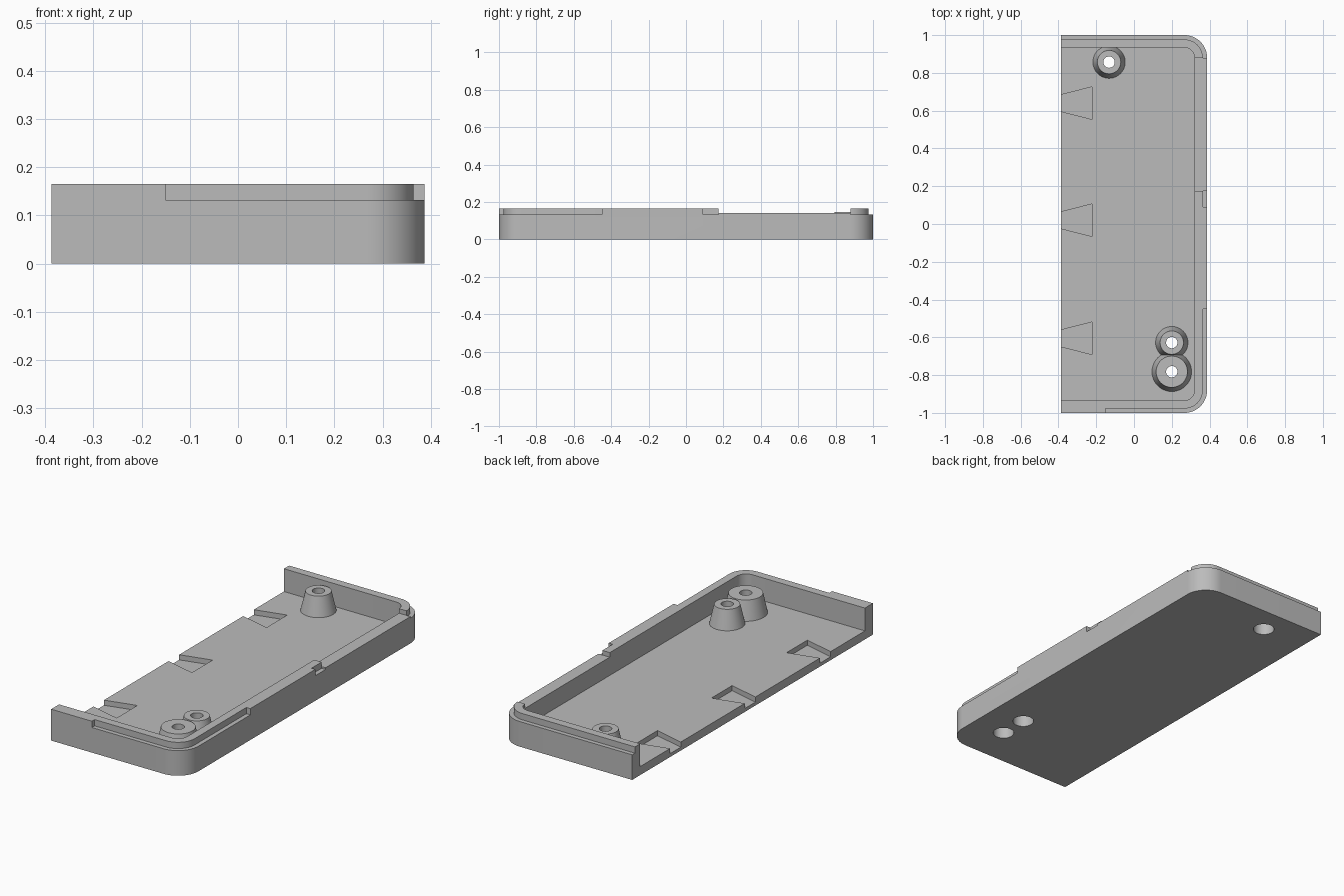
import bpy, bmesh, math

cube = bpy.data.objects.get("Cube")
if cube:
    bpy.data.objects.remove(cube, do_unlink=True)

LEFT, RIGHT, HALF = -0.387, 0.387, 1.0
HEIGHT, SHELF, FLOOR = 0.165, 0.132, 0.045
BOSS_TOP = 0.147

grey = bpy.data.materials.new("plain grey")
grey.use_nodes = True
grey.diffuse_color = (0.5, 0.5, 0.5, 1)
grey.node_tree.nodes["Principled BSDF"].inputs["Base Color"].default_value = (0.5, 0.5, 0.5, 1)


def finish(name, bm):
    bmesh.ops.recalc_face_normals(bm, faces=bm.faces)
    mesh = bpy.data.meshes.new(name)
    bm.to_mesh(mesh)
    bm.free()
    mesh.materials.append(grey)
    obj = bpy.data.objects.new(name, mesh)
    bpy.context.collection.objects.link(obj)
    return obj


def prism(name, outline, z0, z1):
    bm = bmesh.new()
    face = bm.faces.new([bm.verts.new((x, y, z0)) for x, y in outline])
    top = bmesh.ops.extrude_face_region(bm, geom=[face])["geom"]
    verts = [v for v in top if isinstance(v, bmesh.types.BMVert)]
    bmesh.ops.translate(bm, verts=verts, vec=(0, 0, z1 - z0))
    return finish(name, bm)


def box(name, x0, x1, y0, y1, z0, z1):
    return prism(name, [(x0, y0), (x1, y0), (x1, y1), (x0, y1)], z0, z1)


def half_rounded(left, inset, radius):
    """Outline square on the left, with rounded corners on the right."""
    x, y = RIGHT - inset, HALF - inset
    pts = [(left, -y)]
    for side, start in ((-1, -90), (1, 0)):
        for i in range(17):
            a = math.radians(start + 90 * i / 16)
            pts.append((x - radius + radius * math.cos(a),
                        side * (y - radius) + radius * math.sin(a)))
    return pts + [(left, y)]


def cone(name, x, y, r0, r1, z0, z1):
    bm = bmesh.new()
    bmesh.ops.create_cone(bm, cap_ends=True, segments=48, radius1=r0, radius2=r1, depth=z1 - z0)
    bmesh.ops.translate(bm, verts=bm.verts, vec=(x, y, (z0 + z1) / 2))
    return finish(name, bm)


def combine(target, tool, operation="DIFFERENCE"):
    mod = target.modifiers.new("combine", "BOOLEAN")
    mod.operation, mod.solver, mod.object = operation, "EXACT", tool
    bpy.context.view_layer.objects.active = target
    bpy.ops.object.modifier_apply(modifier=mod.name)
    bpy.data.objects.remove(tool, do_unlink=True)


# Tray shell, open on one long side
tray = prism("tray", half_rounded(LEFT, 0, 0.12), 0, HEIGHT)
combine(tray, prism("cavity", half_rounded(LEFT - 0.2, 0.066, 0.055), FLOOR, 0.3))

# Stepped rim: outer strip removed, except where the wall stays thick
step = box("rim_step", -0.6, 0.6, -1.2, 1.2, SHELF, 0.25)
combine(step, prism("lip", half_rounded(-0.8, 0.023, 0.097), 0.05, 0.4))
for x0, x1, y0, y1 in ((-0.8, -0.15, -1.4, -0.8),
                       (0.25, 0.8, -0.45, 0.09),
                       (0.25, 0.8, 0.175, 0.88)):
    combine(step, box("keep", x0, x1, y0, y1, 0.05, 0.4))
combine(tray, step)

# Lowered stretch of the long wall
combine(tray, box("low_wall", 0.25, 0.6, 0.175, 0.88, 0.141, 0.3))

# Dovetail pockets along the open edge
for yc in (0.64, 0.02, -0.605):
    x0, x1 = LEFT - 0.0425, -0.222
    pocket = [(x0, yc - 0.033), (x1, yc - 0.086), (x1, yc + 0.086), (x0, yc + 0.033)]
    combine(tray, prism("pocket", pocket, 0.018, 0.1))

# Screw bosses with a through hole and a wider recess underneath
bosses = ((-0.132, 0.857, 0.088, 0.062), (0.2, -0.628, 0.088, 0.062), (0.2, -0.782, 0.107, 0.083))
for x, y, r0, r1 in bosses:
    combine(tray, cone("boss", x, y, r0, r1, FLOOR - 0.01, BOSS_TOP), "UNION")
for x, y, r0, r1 in bosses:
    combine(tray, cone("screw_hole", x, y, 0.03, 0.03, -0.1, 0.3))
    combine(tray, cone("screw_recess", x, y, 0.052, 0.052, -0.1, 0.07))

bpy.ops.object.select_all(action="DESELECT")
tray.select_set(True)
bpy.context.view_layer.objects.active = tray
bpy.ops.object.shade_smooth_by_angle(angle=math.radians(25))
